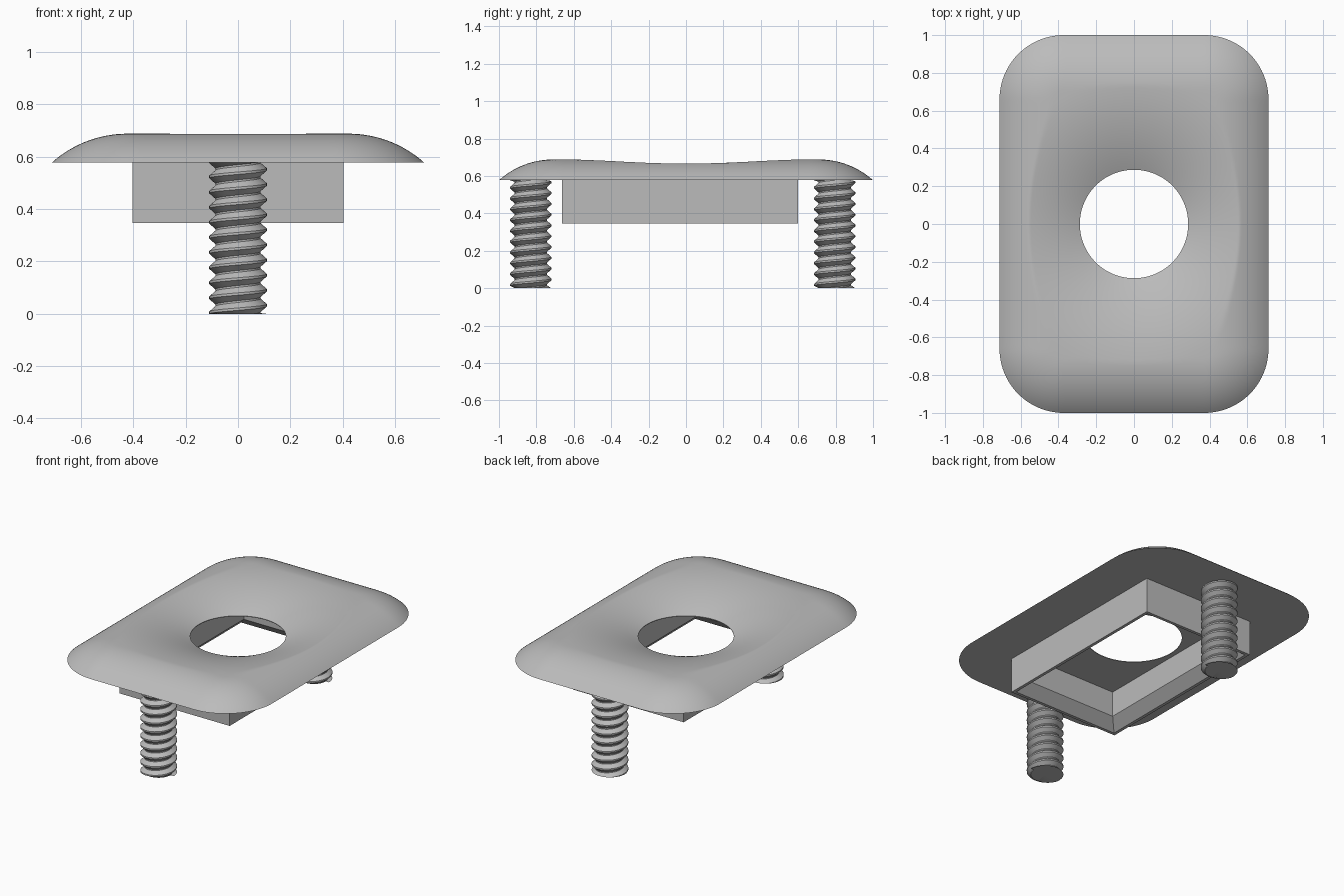
import bpy, bmesh, math
from math import cos, sin, pi, tau, sqrt, hypot, radians

cube = bpy.data.objects.get("Cube")
if cube:
    bpy.data.objects.remove(cube, do_unlink=True)

mat = bpy.data.materials.new("plain grey")
mat.use_nodes = True
GREY = (0.5, 0.5, 0.5, 1)
mat.diffuse_color = GREY
mat.node_tree.nodes["Principled BSDF"].inputs["Base Color"].default_value = GREY

HALF_X, HALF_Y, CORNER = 0.712, 1.0, 0.34
BASE, TOP, HOLE = 0.577, 0.688, 0.287


def finish(bm, name, smooth=None):
    """Turn a bmesh into a named, coloured object."""
    bmesh.ops.remove_doubles(bm, verts=bm.verts, dist=1e-5)
    bmesh.ops.recalc_face_normals(bm, faces=bm.faces)
    mesh = bpy.data.meshes.new(name)
    bm.to_mesh(mesh)
    bm.free()
    mesh.materials.append(mat)
    obj = bpy.data.objects.new(name, mesh)
    bpy.context.collection.objects.link(obj)
    if smooth:
        bpy.ops.object.select_all(action='DESELECT')
        obj.select_set(True)
        bpy.context.view_layer.objects.active = obj
        bpy.ops.object.shade_smooth_by_angle(angle=radians(smooth))
    return obj


def loft(bm, rings, closed=False):
    """Bridge a list of closed point rings with quads."""
    loops = [[bm.verts.new(p) for p in ring] for ring in rings]
    pairs = list(zip(loops, loops[1:]))
    if closed:
        pairs.append((loops[-1], loops[0]))
    for a, b in pairs:
        n = len(a)
        for i in range(n):
            j = (i + 1) % n
            bm.faces.new((a[i], a[j], b[j], b[i]))


def outline(arc_steps=24, side_steps=20):
    """Rounded rectangle, counter-clockwise."""
    ix, iy = HALF_X - CORNER, HALF_Y - CORNER
    centres = [(ix, iy), (-ix, iy), (-ix, -iy), (ix, -iy)]
    arcs = [[(cx + CORNER * cos((q + k / arc_steps) * pi / 2),
              cy + CORNER * sin((q + k / arc_steps) * pi / 2))
             for k in range(arc_steps + 1)] for q, (cx, cy) in enumerate(centres)]
    pts = []
    for q, arc in enumerate(arcs):
        pts += arc
        (ax, ay), (bx, by) = arc[-1], arcs[(q + 1) % 4][0]
        pts += [(ax + (bx - ax) * k / side_steps, ay + (by - ay) * k / side_steps)
                for k in range(1, side_steps)]
    return pts


def plate_height(x, y):
    """Domed border blended with a round dish about the hole."""
    qx, qy = abs(x) - HALF_X + CORNER, abs(y) - HALF_Y + CORNER
    inset = CORNER - hypot(max(qx, 0), max(qy, 0)) - min(max(qx, qy), 0)
    reach, drop = 0.29, TOP - BASE
    radius = (reach ** 2 + drop ** 2) / (2 * drop)
    gap = max(reach - inset, 0)
    border = TOP - radius + sqrt(radius ** 2 - gap ** 2)
    dish = TOP - 0.44 * max(0.78 - hypot(x, y), 0) ** 2
    return max(min(border, dish), BASE)


# Cover plate with a dished round hole and a flat underside
rim = outline()
hole = [(HOLE * x / hypot(x, y), HOLE * y / hypot(x, y)) for x, y in rim]
STEPS = 48
rings = []
for s in range(STEPS + 1):
    t = s / STEPS
    flat = [(a + (c - a) * t, b + (d - b) * t) for (a, b), (c, d) in zip(hole, rim)]
    rings.append([(x, y, plate_height(x, y)) for x, y in flat])
rings.append([(x, y, BASE) for x, y in hole])
bm = bmesh.new()
loft(bm, rings, closed=True)
finish(bm, "cover_plate", 30)

# Rectangular frame under the plate, relieved along its inner lower edge
def rectangle(inset, z):
    x0, x1, y0, y1 = -0.403 + inset, 0.403 - inset, -0.663 + inset, 0.6 - inset
    return [(x0, y0, z), (x1, y0, z), (x1, y1, z), (x0, y1, z)]


bm = bmesh.new()
loft(bm, [rectangle(0, BASE), rectangle(0, 0.347), rectangle(0.02, 0.347),
          rectangle(0.085, 0.41), rectangle(0.085, BASE)], closed=True)
finish(bm, "under_frame")


# Threaded studs: a thread profile swept up a helix, trimmed flat at both ends
def stud(name, y):
    pitch, turns, seg = 0.0577, 10, 48
    profile = [(0.086, 0), (0.086, 0.12), (0.11, 0.48), (0.11, 0.64), (0.086, 1)]
    bm = bmesh.new()
    strip = []
    for i in range((turns + 2) * seg + 1):
        a = tau * i / seg
        strip.append([bm.verts.new((r * cos(a), y + r * sin(a),
                      min(max((i / seg - 2 + h) * pitch, 0), BASE)))
                      for r, h in profile])
    for a, b in zip(strip, strip[1:]):
        for k in range(len(profile) - 1):
            quad = (a[k], b[k], b[k + 1], a[k + 1])
            heights = [v.co.z for v in quad]
            if max(heights) > 0 and min(heights) < BASE:
                bm.faces.new(quad)
    # Close each end by joining its trimmed edge to a centre point
    bmesh.ops.delete(bm, geom=[v for v in bm.verts if not v.link_faces], context='VERTS')
    bmesh.ops.remove_doubles(bm, verts=bm.verts, dist=1e-5)
    for z in (0, BASE):
        hub = bm.verts.new((0, y, z))
        for e in [e for e in bm.edges if len(e.link_faces) == 1
                  and all(abs(v.co.z - z) < 1e-4 for v in e.verts)]:
            bm.faces.new((e.verts[0], e.verts[1], hub))
    finish(bm, name, 25)


stud("front_stud", -0.83)
stud("back_stud", 0.795)
